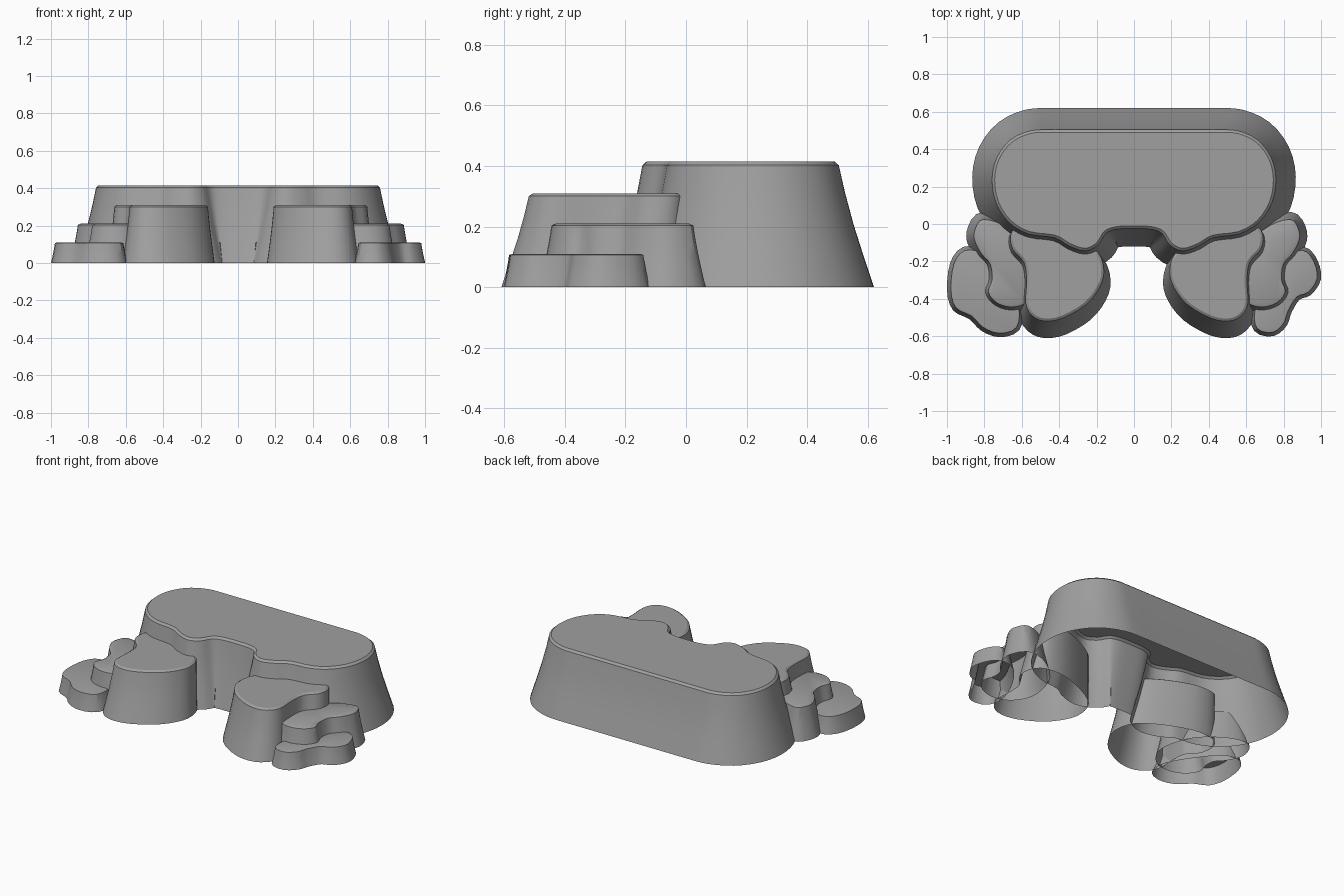
import bpy
import bmesh
from mathutils import Vector

cube = bpy.data.objects.get("Cube")
if cube:
    bpy.data.objects.remove(cube, do_unlink=True)

stone = bpy.data.materials.new("stone_grey")
stone.use_nodes = True
grey = (0.35, 0.35, 0.35, 1)
stone.diffuse_color = grey
stone.node_tree.nodes["Principled BSDF"].inputs["Base Color"].default_value = grey

# Flared side profile: (height fraction, outward spread fraction)
FLARE = [(0, 1), (0.27, 0.68), (0.5, 0.42), (0.75, 0.18), (0.97, 0)]
RIM = 0.014


def smooth_outline(points, steps=3):
    """Closed rounded outline through the points, running anticlockwise."""
    pts = [Vector(p) for p in points]
    count = len(pts)
    area = sum(pts[i - 1].cross(pts[i]) for i in range(count))
    if area < 0:
        pts.reverse()
    outline = []
    for i in range(count):
        a, b, c, d = (pts[(i + k) % count] for k in (-1, 0, 1, 2))
        for s in range(steps):
            t = s / steps
            outline.append(b + (c - a) * t / 2
                           + (2 * a - 5 * b + 4 * c - d) * t ** 2 / 2
                           + (3 * b - a - 3 * c + d) * t ** 3 / 2)
    return outline


def outward_directions(outline, reach=3):
    count = len(outline)
    directions = []
    for i in range(count):
        along = outline[(i + reach) % count] - outline[i - reach]
        directions.append(Vector((along.y, -along.x)).normalized())
    return directions


def mound(name, points, height, spread, shift=0.0):
    """Flat-topped shell, open underneath, flaring out towards the ground."""
    top = smooth_outline(points)
    outward = outward_directions(top)
    levels = [(z * height, RIM + (spread - RIM) * f, shift * f) for z, f in FLARE]
    levels.append((height, 0, 0))
    bm = bmesh.new()
    rings = []
    for z, out, move in levels:
        rings.append([bm.verts.new((p.x + n.x * out, p.y + n.y * out + move, z))
                      for p, n in zip(top, outward)])
    for low, high in zip(rings, rings[1:]):
        for i in range(len(top)):
            bm.faces.new((low[i - 1], low[i], high[i], high[i - 1]))
    bm.faces.new(rings[-1])
    mesh = bpy.data.meshes.new(name)
    bm.to_mesh(mesh)
    bm.free()
    mesh.materials.append(stone)
    obj = bpy.data.objects.new(name, mesh)
    bpy.context.collection.objects.link(obj)
    bpy.ops.object.select_all(action="DESELECT")
    obj.select_set(True)
    bpy.context.view_layer.objects.active = obj
    bpy.ops.object.shade_smooth_by_angle(angle=0.5)
    return obj


# Main plateau, from front centre round to back centre, then mirrored
half = [(0, -.01), (.1, -.015), (.16, -.04), (.2, -.1), (.26, -.13), (.34, -.105),
        (.42, -.06), (.56, -.04), (.66, .02), (.725, .12), (.745, .24), (.72, .35),
        (.65, .44), (.55, .485), (.45, .49), (.35, .49), (0, .49)]
plateau = half + [(-x, y) for x, y in reversed(half[1:-1])]
mound("main_plateau", plateau, 0.415, 0.12, 0.01)

# Upper and middle steps on each side
upper = [(.66, -.06), (.65, -.13), (.59, -.2), (.575, -.3), (.58, -.42), (.55, -.48),
         (.49, -.505), (.4, -.49), (.28, -.42), (.21, -.33), (.19, -.25), (.22, -.16),
         (.34, -.08), (.5, -.02), (.62, -.02)]
middle = [(.82, .01), (.85, -.03), (.855, -.08), (.82, -.15), (.77, -.21), (.76, -.3),
          (.78, -.36), (.74, -.41), (.67, -.43), (.6, -.41), (.55, -.34), (.55, -.25),
          (.6, -.12), (.72, -.02)]
for side, sign in (("left", 1), ("right", -1)):
    def place(points):
        return [(sign * x + 0.015, y) for x, y in points]
    mound(side + "_upper_step", place(upper), 0.31, 0.05, -0.055)
    mound(side + "_middle_step", place(middle), 0.21, 0.055)

# Lowest steps, one shape per side
left_low = [(.9, -.155), (.95, -.21), (.965, -.29), (.92, -.355), (.86, -.38),
            (.81, -.46), (.79, -.52), (.74, -.565), (.67, -.55), (.66, -.47),
            (.7, -.35), (.8, -.2)]
right_low = [(-.9, -.155), (-.95, -.22), (-.965, -.35), (-.94, -.44), (-.86, -.48),
             (-.8, -.54), (-.72, -.57), (-.64, -.545), (-.63, -.45), (-.68, -.35),
             (-.75, -.25), (-.82, -.17)]
mound("left_low_step", left_low, 0.11, 0.035)
mound("right_low_step", right_low, 0.11, 0.035)
